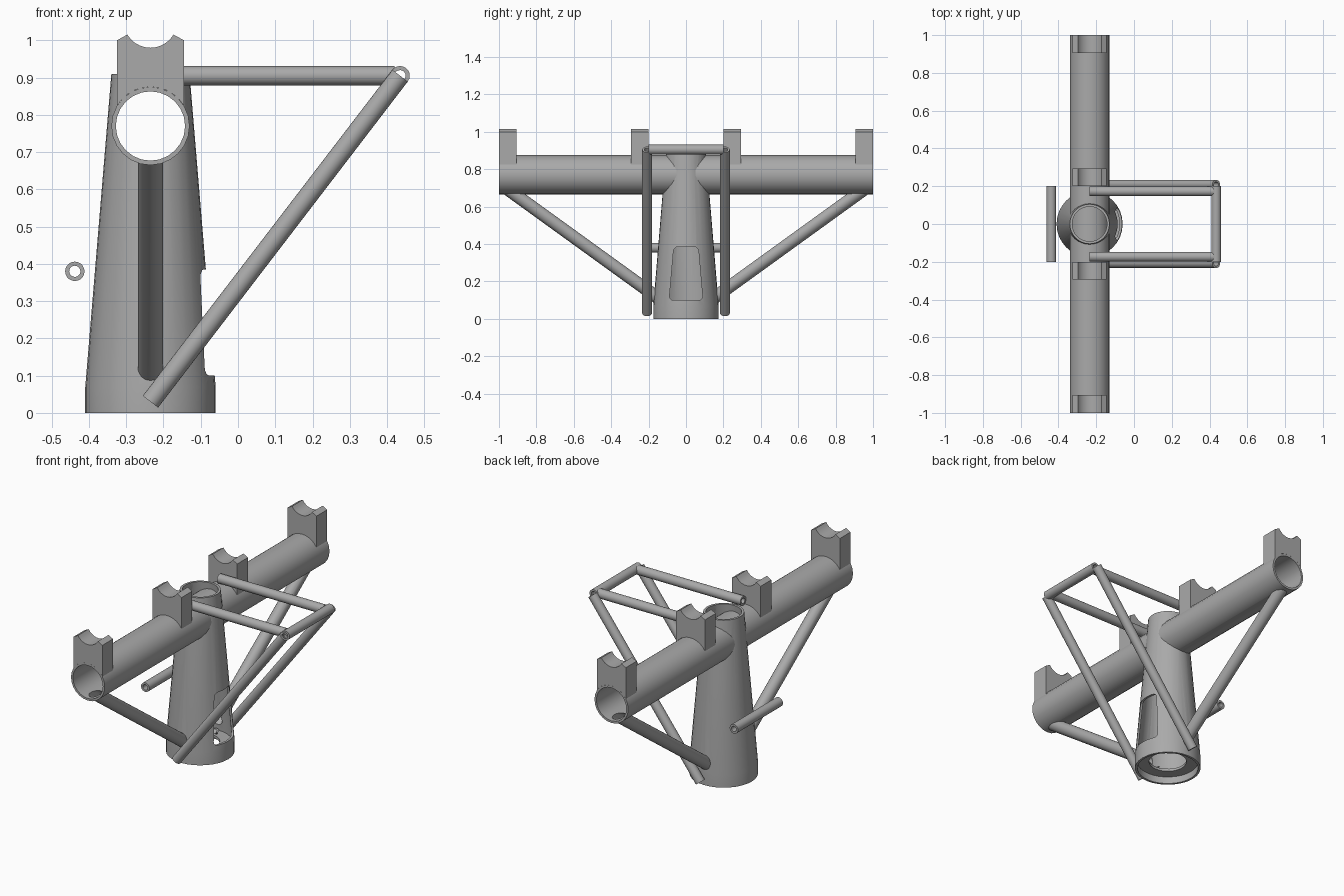
import bpy, bmesh, math
from mathutils import Vector

cube = bpy.data.objects.get("Cube")
if cube:
    bpy.data.objects.remove(cube, do_unlink=True)

steel = bpy.data.materials.new("steel grey")
steel.use_nodes = True
GREY = (0.4, 0.4, 0.4, 1)
steel.diffuse_color = GREY
steel.node_tree.nodes["Principled BSDF"].inputs["Base Color"].default_value = GREY

CX = -0.235          # tower and beam axis
BEAM_Z, BEAM_R = 0.77, 0.105


def finish(name, bm):
    bmesh.ops.recalc_face_normals(bm, faces=bm.faces)
    me = bpy.data.meshes.new(name)
    bm.to_mesh(me)
    bm.free()
    me.materials.append(steel)
    ob = bpy.data.objects.new(name, me)
    bpy.context.collection.objects.link(ob)
    return ob


def lathe(name, start, end, profile, segs=24):
    """Revolve a closed (radius, distance) loop about the line start-end."""
    start, axis = Vector(start), (Vector(end) - Vector(start)).normalized()
    turn = axis.to_track_quat('Z', 'Y')
    bm = bmesh.new()
    rings = []
    for r, h in profile:
        angles = [math.tau * i / segs for i in range(segs)]
        rings.append([bm.verts.new(start + turn @ Vector((r * math.cos(a), r * math.sin(a), h)))
                      for a in angles])
    for k, a in enumerate(rings):
        b = rings[(k + 1) % len(rings)]
        for i in range(segs):
            j = (i + 1) % segs
            bm.faces.new((a[i], a[j], b[j], b[i]))
    return finish(name, bm)


def pipe(name, start, end, r, bore, segs=24):
    n = (Vector(end) - Vector(start)).length
    return lathe(name, start, end, [(bore, 0), (r, 0), (r, n), (bore, n)], segs)


def rod(start, end, r, r_end=None, segs=24):
    """Solid cutter."""
    axis = Vector(end) - Vector(start)
    bm = bmesh.new()
    bmesh.ops.create_cone(bm, cap_ends=True, segments=segs, radius1=r,
                          radius2=r if r_end is None else r_end, depth=axis.length)
    turn = axis.to_track_quat('Z', 'Y')
    mid = (Vector(start) + Vector(end)) / 2
    for v in bm.verts:
        v.co = mid + turn @ v.co
    ob = finish("cutter", bm)
    ob.hide_render = True
    return ob


def prism(name, points, depth):
    """Extrude a polygon of 3D points along the depth vector."""
    bm = bmesh.new()
    face = bm.faces.new([bm.verts.new(p) for p in points])
    out = bmesh.ops.extrude_face_region(bm, geom=[face])
    bmesh.ops.translate(bm, vec=depth, verts=[g for g in out["geom"] if isinstance(g, bmesh.types.BMVert)])
    return finish(name, bm)


def cut(ob, cutters):
    for c in cutters:
        m = ob.modifiers.new("cut", 'BOOLEAN')
        m.operation, m.solver, m.object = 'DIFFERENCE', 'EXACT', c
    deps = bpy.context.evaluated_depsgraph_get()
    me = bpy.data.meshes.new_from_object(ob.evaluated_get(deps))
    ob.modifiers.clear()
    ob.data = me


# Tapered hollow tower
tower = lathe("tower", (CX, 0, 0), (CX, 0, 1),
              [(0.175, 0), (0.175, 0.07), (0.105, 0.91), (0.092, 0.91), (0.162, 0.07), (0.162, 0)], 32)

# Long cross beam
beam = pipe("cross_beam", (CX, -1, BEAM_Z), (CX, 1, BEAM_Z), BEAM_R, 0.093)

# Cutters
beam_solid = rod((CX, -1.1, BEAM_Z), (CX, 1.1, BEAM_Z), BEAM_R)
tower_solid = rod((CX, 0, 0.07), (CX, 0, 0.91), 0.175, 0.105, 32)
bores = [rod((CX, s * 0.1, 0.076), (CX, s * 0.98, 0.712), 0.026, segs=16) for s in (-1, 1)]

# Rounded access window on the +x side
window = prism("window_cutter", [(-0.2, -0.09, 0.1), (-0.2, 0.09, 0.1),
                                 (-0.2, 0.065, 0.385), (-0.2, -0.065, 0.385)], (0.25, 0, 0))
bm = bmesh.new()
bm.from_mesh(window.data)
corners = [e for e in bm.edges if abs(e.verts[0].co.x - e.verts[1].co.x) > 0.1]
bmesh.ops.bevel(bm, geom=corners, offset=0.022, segments=4, profile=0.5, affect='EDGES')
bm.to_mesh(window.data)
bm.free()
window.hide_render = True

# Diagonal braces under the beam
for s, side in ((-1, "front"), (1, "back")):
    brace = pipe(side + "_brace", (CX, s * 0.1, 0.076), (CX, s * 0.98, 0.712), 0.034, 0.026)
    cut(brace, [beam_solid, tower_solid])

cut(tower, [beam_solid, window] + bores)
cut(beam, bores)

# Bolted flange inside the base
flange = lathe("base_flange", (CX, 0, 0), (CX, 0, 1),
               [(0.1, 0.04), (0.163, 0.04), (0.163, 0.055), (0.1, 0.055)], 32)
holes = []
for i in range(16):
    a = math.tau * i / 16
    x, y = CX + 0.115 * math.cos(a), 0.115 * math.sin(a)
    holes.append(rod((x, y, 0), (x, y, 0.1), 0.005, segs=8))
cut(flange, holes)

# Saddles on the beam, with a cradle on top and a curved foot
half = math.asin(0.062 / 0.072)
cradle = [(0.072 * math.sin(t), 1.052 - 0.072 * math.cos(t))
          for t in (half * (1 - i / 5) for i in range(11))]
foot_a = math.asin(0.09 / BEAM_R)
foot = [(BEAM_R * math.sin(t), BEAM_Z + BEAM_R * math.cos(t))
        for t in (foot_a * (i / 5 - 1) for i in range(11))]
outline = [(0.09, 1.0)] + cradle + [(-0.09, 1.0)] + foot
for i, y in enumerate((-1, -0.295, 0.2, 0.905)):
    prism("saddle_%d" % (i + 1), [(CX + x, y, z) for x, z in outline], (0, 0.095, 0))

# Side frame: rails, struts and cross bars
R, BORE = 0.026, 0.015
for s, side in ((-1, "front"), (1, "back")):
    pipe(side + "_rail", (CX, s * 0.173, 0.905), (0.42, s * 0.173, 0.905), R, BORE, 20)
    pipe(side + "_strut", (CX, s * 0.208, 0.03), (0.435, s * 0.208, 0.905), R, BORE, 20)
pipe("frame_cross_bar", (0.435, -0.2, 0.905), (0.435, 0.2, 0.905), R, BORE, 20)
pipe("loose_cross_bar", (-0.438, -0.2, 0.38), (-0.438, 0.2, 0.38), R, BORE, 20)

# Remove cutters and smooth the round parts
for ob in list(bpy.context.scene.objects):
    if ob.type == 'MESH' and ob.hide_render:
        bpy.data.objects.remove(ob, do_unlink=True)
for ob in bpy.context.scene.objects:
    if ob.type == 'MESH':
        ob.select_set(True)
        bpy.context.view_layer.objects.active = ob
bpy.ops.object.shade_smooth_by_angle(angle=math.radians(30))
